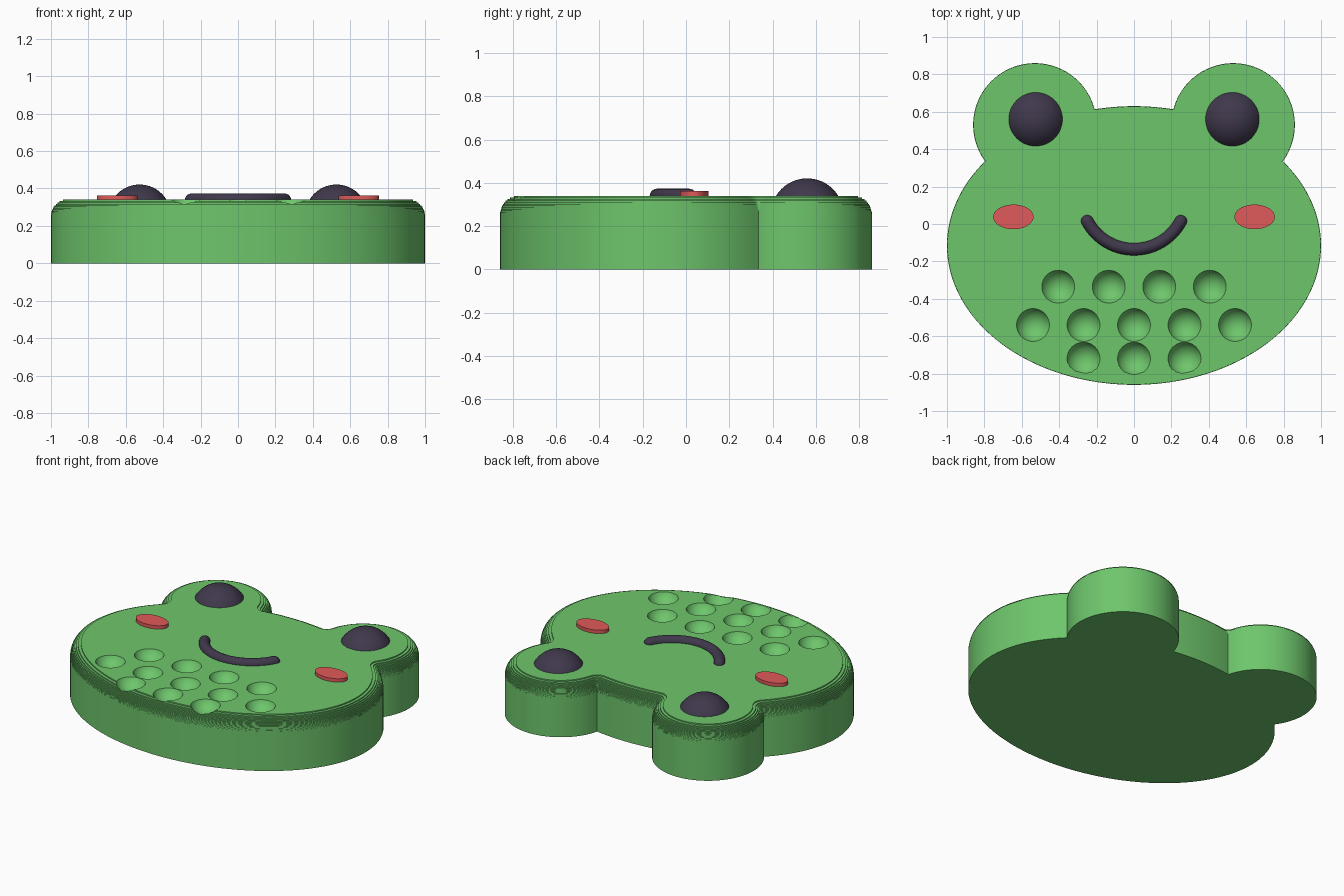
import bpy, bmesh, math
from mathutils import Vector, Matrix

TOP, FILLET, STEPS = 0.34, 0.09, 12
HEAD_C, HEAD_R = Vector((0, -0.115)), Vector((1.0, 0.745))
EAR_C, EAR_R = Vector((0.53, 0.53)), 0.33

if "Cube" in bpy.data.objects:
    bpy.data.objects.remove(bpy.data.objects["Cube"])


def material(name, rgb):
    lin = [((c / 255 + 0.055) / 1.055) ** 2.4 for c in rgb] + [1]
    m = bpy.data.materials.new(name)
    m.use_nodes = True
    m.diffuse_color = lin
    m.node_tree.nodes["Principled BSDF"].inputs["Base Color"].default_value = lin
    return m


GREEN = material("frog green", (110, 198, 108))
DARK = material("dark plum", (64, 56, 76))
RED = material("cheek red", (224, 90, 90))


def make_object(name, bm, mat):
    bmesh.ops.recalc_face_normals(bm, faces=bm.faces)
    mesh = bpy.data.meshes.new(name)
    bm.to_mesh(mesh)
    bm.free()
    mesh.materials.append(mat)
    ob = bpy.data.objects.new(name, mesh)
    bpy.context.collection.objects.link(ob)
    return ob


def smooth(ob):
    bpy.ops.object.select_all(action='DESELECT')
    ob.select_set(True)
    bpy.context.view_layer.objects.active = ob
    bpy.ops.object.shade_smooth_by_angle(angle=math.radians(35))


def spread(a, b, n):
    return [a + (b - a) * i / (n - 1) for i in range(n)]


# Outline of the head joined with its eye bumps, as (point, outward normal)
def head_point(t):
    d = Vector((math.cos(t), math.sin(t)))
    return HEAD_C + d * HEAD_R, Vector((d.x / HEAD_R.x, d.y / HEAD_R.y)).normalized()


def bump_point(t):
    d = Vector((math.cos(t), math.sin(t)))
    return EAR_C + d * EAR_R, d


def corner(before, after):
    # fan of normals, so that inset outlines round the inner corner
    return [(before[0], before[1].lerp(after[1], i / 8).normalized()) for i in range(1, 8)]


def outline():
    scan = [t for t in spread(0, math.pi / 2, 4000)
            if (head_point(t)[0] - EAR_C).length < EAR_R]
    first, last = scan[0], scan[-1]
    a, b = (head_point(t)[0] - EAR_C for t in (first, last))
    start, end = math.atan2(a.y, a.x), math.atan2(b.y, b.x)
    if end < start:
        end += 2 * math.pi
    side = [head_point(t) for t in spread(-math.pi / 2, first, 70)]
    bump = [bump_point(t) for t in spread(start, end, 64)]
    crown = [head_point(t) for t in spread(last, math.pi / 2, 12)]
    half = side + corner(side[-1], bump[0]) + bump + corner(bump[-1], crown[0]) + crown
    flip = Vector((-1, 1))
    return half + [(p * flip, n * flip) for p, n in reversed(half[1:-1])]


# Body: straight wall, then thin terraces following a rounded edge
levels = [(0, 0)]
step = FILLET / STEPS
for k in range(STEPS):
    inset = 0 if k == 0 else FILLET * (1 - math.sqrt(1 - ((k + 0.5) / STEPS) ** 2))
    if k:
        levels.append((inset, TOP - FILLET + k * step))
    levels.append((inset, TOP - FILLET + (k + 1) * step))

bm = bmesh.new()
shape = outline()
rings = [[bm.verts.new((*(p - n * d), z)) for p, n in shape] for d, z in levels]
for low, high in zip(rings, rings[1:]):
    for i in range(len(shape)):
        bm.faces.new((low[i - 1], low[i], high[i], high[i - 1]))
bm.faces.new(list(reversed(rings[0])))
bm.faces.new(rings[-1])
bmesh.ops.remove_doubles(bm, verts=bm.verts, dist=1e-6)
body = make_object("frog_body", bm, GREEN)

# Round dimples on the chin
bm = bmesh.new()
for y, count in ((-0.335, 4), (-0.54, 5), (-0.72, 3)):
    for i in range(count):
        x = (i - (count - 1) / 2) * 0.27
        bmesh.ops.create_uvsphere(bm, u_segments=40, v_segments=24, radius=0.0945,
                                  matrix=Matrix.Translation((x, y, TOP + 0.0345)))
cutter = make_object("dimple_cutter", bm, GREEN)
cutter.hide_render = True
mod = body.modifiers.new("dimples", 'BOOLEAN')
mod.operation, mod.solver, mod.object = 'DIFFERENCE', 'EXACT', cutter
bpy.ops.object.select_all(action='DESELECT')
body.select_set(True)
bpy.context.view_layer.objects.active = body
bpy.ops.object.modifier_apply(modifier=mod.name)
bpy.data.objects.remove(cutter)
smooth(body)

# Eyes and cheeks
for label, s in (("left", 1), ("right", -1)):
    bm = bmesh.new()
    bmesh.ops.create_uvsphere(bm, u_segments=48, v_segments=32, radius=0.168,
                              matrix=Matrix.Translation((s * 0.526, 0.56, 0.253)))
    smooth(make_object(label + "_eye", bm, DARK))

    bm = bmesh.new()
    place = Matrix.Translation((s * 0.645, 0.038, TOP)) @ Matrix.Diagonal((0.108, 0.066, 1, 1))
    bmesh.ops.create_cone(bm, cap_ends=True, segments=48, radius1=1, radius2=1,
                          depth=0.044, matrix=place)
    smooth(make_object(label + "_cheek", bm, RED))

# Smile: tube along an arc with round ends
bm = bmesh.new()
tube, bend, swing = 0.033, 0.283, math.radians(62)
cap = tube / bend
stations = [(-swing - cap * math.cos(t), math.sin(t)) for t in spread(0.05, math.pi / 2, 7)]
stations += [(a, 1) for a in spread(-swing, swing, 32)[1:-1]]
stations += [(-a, r) for a, r in reversed(stations[:7])]
rings = []
for a, r in stations:
    out = Vector((math.sin(a), -math.cos(a), 0))
    mid = Vector((0, 0.148, TOP)) + out * bend
    rings.append([bm.verts.new(mid + (out * math.cos(t) + Vector((0, 0, math.sin(t)))) * tube * r)
                  for t in spread(0, 2 * math.pi, 21)[:-1]])
for low, high in zip(rings, rings[1:]):
    for i in range(20):
        bm.faces.new((low[i - 1], low[i], high[i], high[i - 1]))
bm.faces.new(rings[0])
bm.faces.new(rings[-1])
smooth(make_object("smile", bm, DARK))
